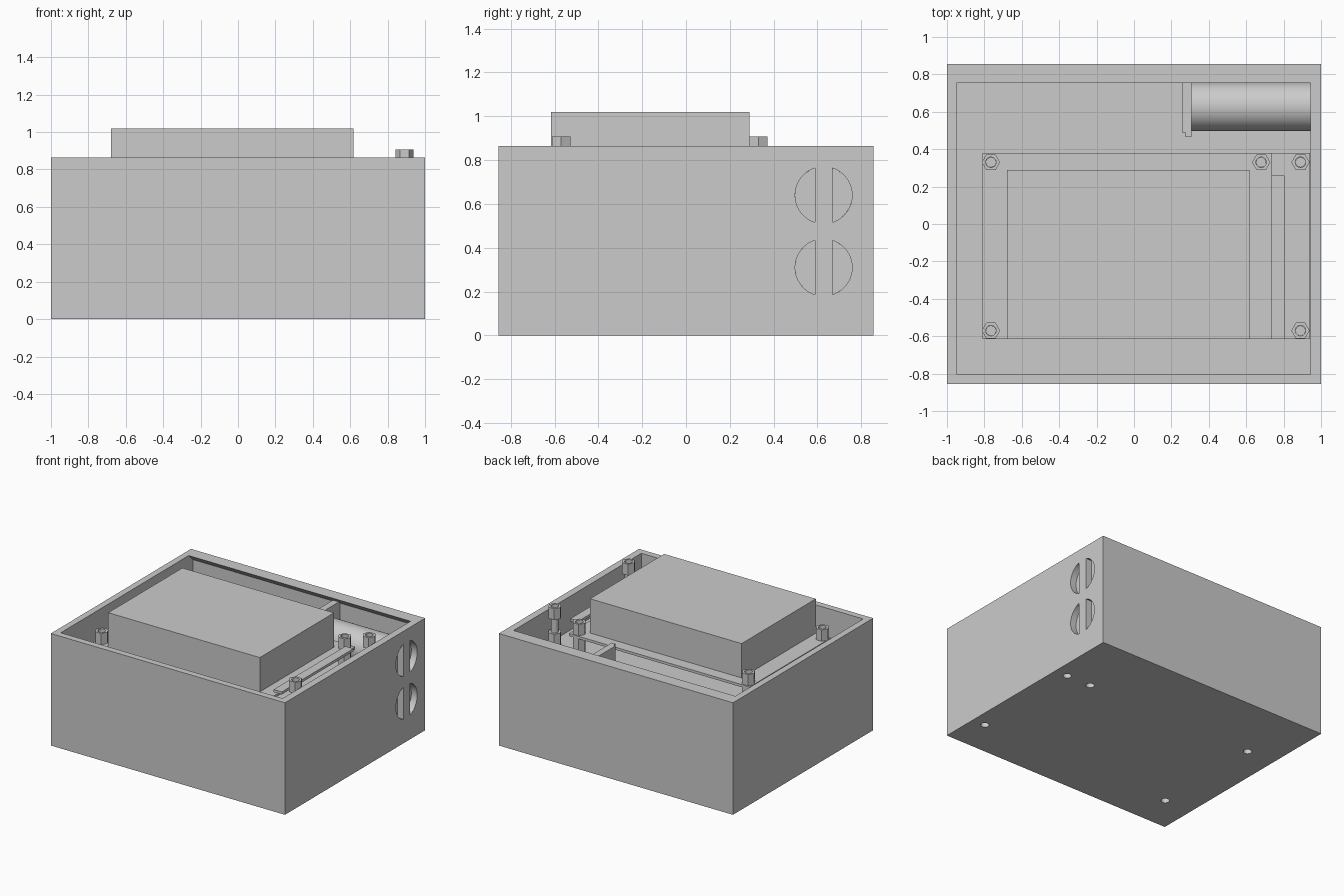
import bpy, bmesh, math
from mathutils import Matrix

old = bpy.data.objects.get("Cube")
if old:
    bpy.data.objects.remove(old, do_unlink=True)

# Single plain grey
grey = bpy.data.materials.new("plain_grey")
grey.use_nodes = True
GREY = (0.6, 0.6, 0.6, 1)
grey.diffuse_color = GREY
grey.node_tree.nodes["Principled BSDF"].inputs["Base Color"].default_value = GREY


def finish(name, bm):
    bmesh.ops.recalc_face_normals(bm, faces=bm.faces)
    me = bpy.data.meshes.new(name)
    bm.to_mesh(me)
    bm.free()
    me.materials.append(grey)
    ob = bpy.data.objects.new(name, me)
    bpy.context.collection.objects.link(ob)
    return ob


def prism(name, points, depth):
    """Extrude a closed loop of 3D points along the depth vector."""
    bm = bmesh.new()
    face = bm.faces.new([bm.verts.new(p) for p in points])
    ext = bmesh.ops.extrude_face_region(bm, geom=[face])
    verts = [g for g in ext["geom"] if isinstance(g, bmesh.types.BMVert)]
    bmesh.ops.translate(bm, verts=verts, vec=depth)
    return finish(name, bm)


def box(name, x0, x1, y0, y1, z0, z1):
    return prism(name, [(x0, y0, z0), (x1, y0, z0), (x1, y1, z0), (x0, y1, z0)],
                 (0, 0, z1 - z0))


def post(name, x, y, z0, z1, r, sides):
    """Upright prism with a corner pointing along x."""
    ring = [(x + r * math.cos(math.tau * i / sides),
             y + r * math.sin(math.tau * i / sides), z0) for i in range(sides)]
    return prism(name, ring, (0, 0, z1 - z0))


def smooth(ob):
    bpy.ops.object.select_all(action="DESELECT")
    ob.select_set(True)
    bpy.context.view_layer.objects.active = ob
    bpy.ops.object.shade_smooth_by_angle(angle=math.radians(30))


def cut(ob, cutter):
    mod = ob.modifiers.new("cut", "BOOLEAN")
    mod.operation, mod.solver, mod.object = "DIFFERENCE", "EXACT", cutter
    bpy.context.view_layer.objects.active = ob
    bpy.ops.object.modifier_apply(modifier=mod.name)
    bpy.data.objects.remove(cutter, do_unlink=True)


# Open case with an undercut lip along the back wall
case = box("case", -1, 1, -0.855, 0.855, 0, 0.865)
section = [(-0.805, 0.05), (0.805, 0.05), (0.805, 0.815),
           (0.755, 0.865), (0.755, 0.95), (-0.805, 0.95)]
cut(case, prism("cavity", [(-0.95, y, z) for y, z in section], (1.895, 0, 0)))

# Paired half-round openings in the right wall, and the tubes behind them
TUBE_Y, TUBE_R, BAR = 0.628, 0.13, 0.04
for label, z in (("lower", 0.31), ("upper", 0.64)):
    for side in (-1, 1):
        a0 = math.acos(BAR / TUBE_R)
        arc = [a0 - 2 * a0 * i / 24 for i in range(25)]
        moon = [(0.93, TUBE_Y + side * TUBE_R * math.cos(a),
                 z + TUBE_R * math.sin(a)) for a in arc]
        cut(case, prism("moon", moon, (0.2, 0, 0)))
    ring = [(0.3, TUBE_Y + TUBE_R * math.cos(math.tau * i / 48),
             z + TUBE_R * math.sin(math.tau * i / 48)) for i in range(48)]
    smooth(prism(label + "_tube", ring, (0.65, 0, 0)))

# Stepped end plate closing the tubes
box("tube_end_plate", 0.275, 0.308, 0.465, 0.805, 0.05, 0.83)
box("tube_end_cover", 0.257, 0.275, 0.49, 0.805, 0.05, 0.83)

# Screw holes through the floor
spots = {"back_right": (-0.765, 0.33), "front_right": (-0.765, -0.57),
         "back_middle": (0.68, 0.33),
         "back_left": (0.89, 0.33), "front_left": (0.89, -0.57)}
for x, y in spots.values():
    cut(case, post("hole", x, y, -0.05, 0.1, 0.03, 24))

# Boards, connector strip and display block
box("lower_board", -0.81, 0.942, -0.615, 0.38, 0.585, 0.605)
box("display_board", -0.81, 0.735, -0.615, 0.38, 0.735, 0.755)
box("connector_strip", 0.735, 0.805, -0.615, 0.26, 0.785, 0.805)
box("display_block", -0.678, 0.617, -0.615, 0.29, 0.755, 1.02)

# Hexagonal spacers, screw shafts and top nuts
for label, (x, y) in spots.items():
    tall = x > 0.8
    spacer_top, nut_bottom = (0.71, 0.82) if tall else (0.735, 0.755)
    nut_top = nut_bottom + 0.087
    post(label + "_spacer", x, y, 0.05, spacer_top, 0.049, 6)
    smooth(post(label + "_shaft", x, y, spacer_top - 0.01, nut_top - 0.04, 0.027, 20))
    nut = post(label + "_nut", x, y, nut_bottom, nut_top, 0.049, 6)
    cut(nut, post("bore", x, y, nut_bottom - 0.05, nut_top + 0.05, 0.028, 20))
